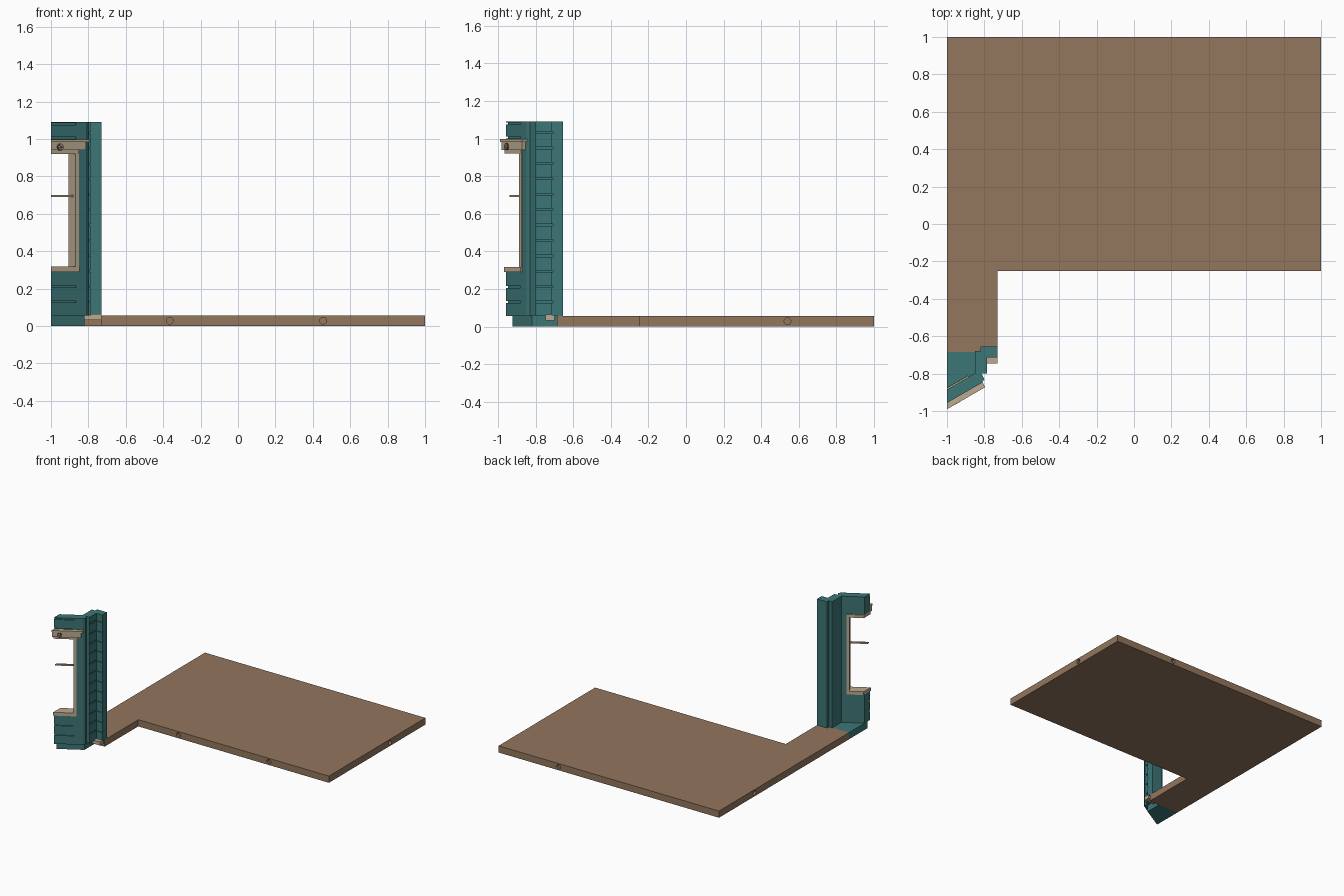
import bpy, bmesh, math
from mathutils import Vector, Matrix

if "Cube" in bpy.data.objects:
    bpy.data.objects.remove(bpy.data.objects["Cube"])


def material(name, rgb):
    m = bpy.data.materials.new(name)
    m.diffuse_color = (*rgb, 1)
    m.use_nodes = True
    m.node_tree.nodes["Principled BSDF"].inputs["Base Color"].default_value = m.diffuse_color
    return m


BROWN = material("floor brown", (0.29, 0.18, 0.11))
TEAL = material("wall teal", (0.046, 0.18, 0.18))
BEIGE = material("trim beige", (0.50, 0.40, 0.28))
DARK = material("dark bronze", (0.10, 0.07, 0.045))

# The window wall runs diagonally: along D, facing outward along N
D = Vector((math.cos(math.radians(30)), 0.5))
N = Vector((0.5, -D.x))
START = Vector((-1, -0.957))


def at(s, o):
    return START + D * s + N * o


def strip(front, back, end, begin=None):
    """Footprint along the diagonal wall, trimmed flush at x = -1."""
    s = [(-o * N.x / D.x) if begin is None else begin for o in (front, back)]
    return [at(s[0], front), at(end, front), at(end, back), at(s[1], back)]


def prisms(name, parts, mat):
    """Extrude (footprint, bottom, top) parts into one object."""
    bm = bmesh.new()
    for pts, z0, z1 in parts:
        face = bm.faces.new([bm.verts.new((p[0], p[1], z0)) for p in pts])
        ext = bmesh.ops.extrude_face_region(bm, geom=[face])
        vs = [g for g in ext["geom"] if isinstance(g, bmesh.types.BMVert)]
        bmesh.ops.translate(bm, verts=vs, vec=(0, 0, z1 - z0))
    bmesh.ops.recalc_face_normals(bm, faces=bm.faces)
    return finish(name, bm, mat)


def cylinders(name, items, mat, radius, depth, sides=20):
    """Round pegs given as (centre, axis)."""
    bm = bmesh.new()
    for centre, axis in items:
        rot = Vector(axis).to_track_quat('Z', 'Y').to_matrix().to_4x4()
        bmesh.ops.create_cone(bm, cap_ends=True, segments=sides, radius1=radius,
                              radius2=radius, depth=depth,
                              matrix=Matrix.Translation(centre) @ rot)
    return finish(name, bm, mat)


def finish(name, bm, mat):
    me = bpy.data.meshes.new(name)
    bm.to_mesh(me)
    bm.free()
    me.materials.append(mat)
    ob = bpy.data.objects.new(name, me)
    bpy.context.collection.objects.link(ob)
    return ob


def cut(ob, cutter):
    mod = ob.modifiers.new(cutter.name, 'BOOLEAN')
    mod.operation = 'DIFFERENCE'
    mod.solver = 'EXACT'
    mod.object = cutter
    cutter.hide_render = True
    cutter.hide_viewport = True


FLOOR_TOP = 0.055
WALL_TOP = 1.09

# L-shaped floor slab with round sockets in its edges
floor = prisms("floor", [([(-1, 1), (1, 1), (1, -0.25), (-0.73, -0.25),
                           (-0.73, -0.685), (-1, -0.685)], 0, FLOOR_TOP)], BROWN)
sockets = [((x, y, 0.028), (0, 1, 0)) for x, y in
           ((-0.365, -0.25), (0.455, -0.25), (0.455, 1))]
sockets += [((x, 0.54, 0.028), (1, 0, 0)) for x in (-1, 1)]
cut(floor, cylinders("socket_cutter", sockets, BROWN, 0.018, 0.04))

# Wall footing
prisms("wall_base", [([(-1, -0.922), (-0.82, -0.818), (-0.82, -0.685),
                       (-1, -0.685)], 0, FLOOR_TOP)], TEAL)

# Wall with stepped corner pier and diagonal window side
wall = prisms("wall", [([(-1, -0.957), at(0.216, 0), (-0.80, -0.83), (-0.815, -0.80),
                         (-0.785, -0.80), (-0.785, -0.715), (-0.73, -0.715),
                         (-0.73, -0.655), (-0.82, -0.655), (-0.82, -0.68),
                         (-0.85, -0.68), (-0.85, -0.798), (-1, -0.885)],
                        FLOOR_TOP, WALL_TOP)], TEAL)
cut(wall, prisms("window_cutter", [(strip(0.05, -0.08, 0.16, -0.1), 0.30, 0.935)], TEAL))

# Horizontal board grooves on pier and window wall
pier_groove = [(-0.793, -0.81), (-0.77, -0.81), (-0.77, -0.73), (-0.72, -0.73),
               (-0.72, -0.707), (-0.793, -0.707)]
rows = [0.13 + 0.082 * i for i in range(12)]
cut(wall, prisms("pier_groove_cutter",
                 [(pier_groove, z - 0.005, z + 0.005) for z in rows], TEAL))
cut(wall, prisms("wall_groove_cutter",
                 [(strip(0.02, -0.008, 0.155, -0.05), z - 0.005, z + 0.005)
                  for z in (0.13, 0.21, 1.005, 1.08)], TEAL))

# Window trim
prisms("window_sill", [(strip(0.009, -0.072, 0.17), 0.29, 0.317)], BEIGE)
prisms("window_jamb", [(strip(0.005, -0.07, 0.17, 0.148), 0.317, 0.92)], BEIGE)
prisms("window_head", [(strip(0.007, -0.07, 0.17), 0.92, 0.945)], BEIGE)
prisms("header_beam", [(strip(0.021, -0.006, 0.205), 0.94, 0.983)], BEIGE)
prisms("cornice", [(strip(0.029, -0.008, 0.22), 0.983, 0.997)], BEIGE)
prisms("window_bar", [(strip(-0.015, -0.03, 0.149), 0.69, 0.701)], BEIGE)

# Small block at the foot of the pier
prisms("pier_foot", [([(-0.82, -0.747), (-0.73, -0.747), (-0.73, -0.70),
                       (-0.82, -0.70)], 0.033, 0.063)], BEIGE)

# Round ornament on the header beam
face = at(0.045, 0.022)
axis = (N.x, N.y, 0)
cylinders("ornament_disc", [((face.x, face.y, 0.957), axis)], DARK, 0.019, 0.01)
petals = []
for i in range(5):
    a = math.tau * i / 5 + math.pi / 2
    p = at(0.045 + 0.011 * math.cos(a), 0.027)
    petals.append(((p.x, p.y, 0.957 + 0.011 * math.sin(a)), axis))
cylinders("ornament_petals", petals, BEIGE, 0.005, 0.006, 10)
